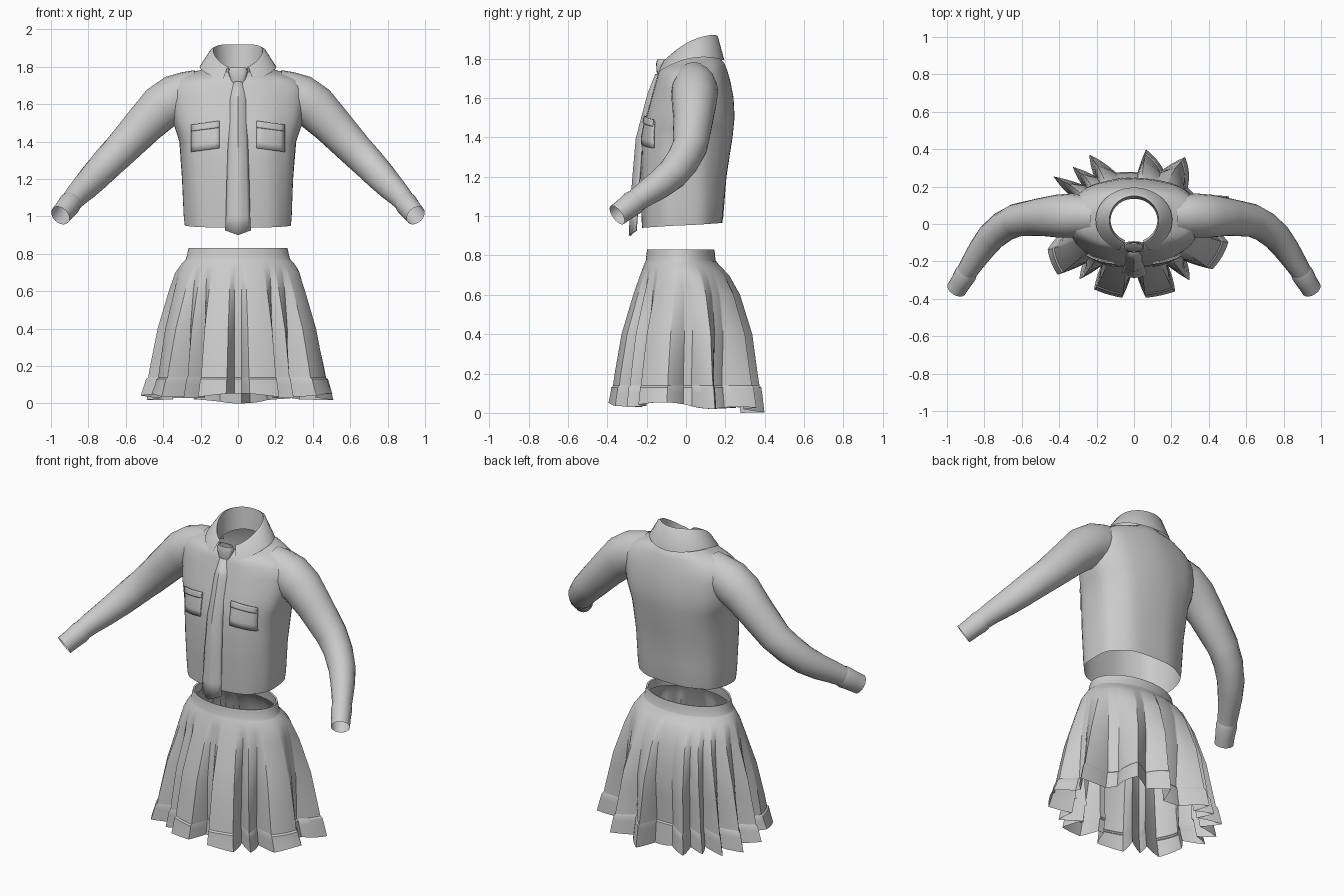
import bpy, bmesh, math
from mathutils import Vector

if "Cube" in bpy.data.objects:
    bpy.data.objects.remove(bpy.data.objects["Cube"], do_unlink=True)

GREY = (0.6, 0.6, 0.6, 1)
cloth = bpy.data.materials.new("grey cloth")
cloth.use_nodes = True
cloth.diffuse_color = GREY
cloth.node_tree.nodes["Principled BSDF"].inputs["Base Color"].default_value = GREY


def loft(name, rows, closed=True, angle=35, thick=0, hidden=None):
    """Skin equally long point rows, leaving out faces that are wholly hidden."""
    bm = bmesh.new()
    grid = [[bm.verts.new(p) for p in row] for row in rows]
    n = len(rows[0])
    for a, b in zip(grid, grid[1:]):
        for i in range(n if closed else n - 1):
            j = (i + 1) % n
            bm.faces.new((a[i], a[j], b[j], b[i]))
    bmesh.ops.recalc_face_normals(bm, faces=bm.faces)
    if hidden:
        inside = [f for f in bm.faces if all(hidden(v.co) for v in f.verts)]
        bmesh.ops.delete(bm, geom=inside, context='FACES')
    mesh = bpy.data.meshes.new(name)
    bm.to_mesh(mesh)
    bm.free()
    mesh.materials.append(cloth)
    ob = bpy.data.objects.new(name, mesh)
    bpy.context.collection.objects.link(ob)
    bpy.ops.object.select_all(action='DESELECT')
    bpy.context.view_layer.objects.active = ob
    ob.select_set(True)
    bpy.ops.object.shade_smooth_by_angle(angle=math.radians(angle))
    if thick:
        mod = ob.modifiers.new("thickness", 'SOLIDIFY')
        mod.thickness, mod.offset = thick, 0


def spow(v, e):
    return math.copysign(abs(v) ** (2 / e), v)


def lerp_table(table, z):
    """Interpolate table rows, sorted by rising first value."""
    for a, b in zip(table, table[1:]):
        if z <= b[0]:
            t = max(0, (z - a[0]) / (b[0] - a[0]))
            return [p + (q - p) * t for p, q in zip(a, b)]
    return list(table[-1])


# Jacket body: height, half width, front y, back y, roundness, front drop
BODY = [(0.965, .283, -.222, .185, 2.5, .025), (1.0, .288, -.225, .19, 2.5, .01),
        (1.2, .297, -.232, .205, 2.5, 0), (1.4, .312, -.225, .235, 2.5, 0),
        (1.5, .345, -.205, .245, 2.4, 0), (1.6, .365, -.178, .24, 2.2, 0),
        (1.68, .37, -.155, .225, 2.1, 0), (1.735, .335, -.142, .21, 2, .01),
        (1.775, .27, -.13, .195, 2, .03), (1.81, .18, -.115, .165, 2, .05),
        (1.83, .135, -.105, .145, 2, .06)]
# Sleeves and cuffs: x, y, z, radius
SLEEVE = [(.2, .04, 1.682, .105), (.26, .045, 1.662, .116), (.33, .045, 1.634, .126),
          (.41, .042, 1.583, .122), (.5, .037, 1.492, .108), (.63, .02, 1.353, .094),
          (.7, -.015, 1.283, .088), (.765, -.07, 1.213, .082), (.82, -.142, 1.155, .073),
          (.865, -.21, 1.11, .064), (.895, -.258, 1.075, .058)]
CUFF = [(.89, -.25, 1.08, .059), (.9, -.268, 1.067, .064), (.925, -.31, 1.035, .059),
        (.95, -.35, 1.005, .057)]


def body_front(x, z):
    _, rx, yf, yb, e, _ = lerp_table(BODY, z)
    return (yf + yb) / 2 - (yb - yf) / 2 * max(0, 1 - abs(x / rx) ** e) ** (1 / e)


def in_body(p):
    _, rx, yf, yb, e, _ = lerp_table(BODY, p.z)
    mid, half = (yf + yb) / 2, (yb - yf) / 2
    return p.z < 1.8 and abs(p.x / rx) ** e + abs((p.y - mid) / half) ** e < .9


def in_sleeve(p):
    x, y, z, r = lerp_table(SLEEVE, abs(p.x))
    return abs(p.x) > .25 and math.hypot(p.y - y, p.z - z) < .92 * r


def body_ring(row):
    z, rx, yf, yb, e, drop = row
    pts = []
    for i in range(64):
        a = math.tau * i / 64
        c, s = math.cos(a), math.sin(a)
        fold = 1 + .008 * math.sin(9 * a + 4 * z)
        pts.append((rx * fold * spow(c, e),
                    (yf + yb) / 2 + (yb - yf) / 2 * fold * spow(s, e),
                    z - drop * (1 - s) / 2))
    return pts


heights = [r[0] for r in BODY]
heights = sorted(heights + [(a + b) / 2 for a, b in zip(heights[1:], heights[2:])])
loft("jacket_body", [body_ring(lerp_table(BODY, z)) for z in heights], hidden=in_sleeve)


def tube(name, path, side, hidden=None):
    rows = []
    pts = [Vector((side * p[0], p[1], p[2])) for p in path]
    for i, p in enumerate(pts):
        t = (pts[min(i + 1, len(pts) - 1)] - pts[max(i - 1, 0)]).normalized()
        u = t.cross(Vector((0, 0, 1))).normalized()
        v = u.cross(t)
        rows.append([p + path[i][3] * (.94 * u * math.cos(math.tau * k / 20) +
                                       v * math.sin(math.tau * k / 20)) for k in range(20)])
    loft(name, rows, hidden=hidden)


# Chest pockets with flaps, draped on the jacket front
def pocket(name, side, top, bottom, lift):
    rows = []
    for r in range(5):
        row = []
        for c in range(7):
            x = .1 + .15 * c / 6
            z = top + (bottom - top) * r / 4 - .02 * c / 6
            row.append((side * x, body_front(x, z) - lift, z))
        rows.append(row)
    loft(name, rows, closed=False, thick=.008)


for side, label in ((1, "left"), (-1, "right")):
    tube(label + "_sleeve", SLEEVE, side, in_body)
    tube(label + "_cuff", CUFF, side)
    pocket(label + "_pocket", side, 1.5, 1.365, .005)
    pocket(label + "_pocket_flap", side, 1.51, 1.475, .012)

# Folded collar, open at the front
inner, top, roll, outer = [], [], [], []
for i in range(41):
    a = math.radians(-67 + 314 * i / 40)
    c, s = math.cos(a), math.sin(a)
    f = (1 - s) / 2
    inner.append((.125 * c, .02 + .115 * s, 1.79 - .06 * f))
    top.append((.132 * c, .02 + .13 * s, 1.92 - .13 * f * f))
    roll.append((.15 * c, .02 + .142 * s, 1.912 - .13 * f * f))
    outer.append((.205 * c, .02 + .175 * s, 1.79 + .11 * f - .18 * f * f))
loft("collar", [inner, top, roll, outer], closed=False, angle=50)

# Necktie: height, half width, front y
TIE = [(.925, .066, -.285), (1.0, .062, -.28), (1.18, .057, -.268), (1.39, .05, -.25),
       (1.62, .045, -.19), (1.72, .034, -.15)]
rows = []
for z, w, y in TIE:
    tip = .025 if z < .95 else 0
    rows.append([(w * k, y + .03 * abs(k) ** 1.5, z - tip * (1 - abs(k)))
                 for k in (-1, -.75, -.35, 0, .35, .75, 1)])
loft("tie_blade", rows, closed=False, thick=.012)
KNOT = [(1.69, .026, .02), (1.72, .038, .026), (1.775, .052, .03), (1.795, .044, .024)]
loft("tie_knot", [[(w * spow(math.cos(a), 3), -.122 + d * spow(math.sin(a), 3), z)
                   for a in [math.tau * k / 16 for k in range(16)]] for z, w, d in KNOT])

# Skirt: height, half width, front y, back y
SKIRT = [(.05, .515, -.393, .39), (.13, .482, -.375, .37), (.2, .47, -.365, .36),
         (.4, .43, -.33, .335), (.6, .37, -.27, .275), (.7, .335, -.235, .22),
         (.755, .295, -.212, .165), (.77, .28, -.205, .155)]
# Pleat ridges and valleys round the hem: direction in degrees, reach
PLEATS = [(-93, .72), (-87, .72), (-83, 1), (-65, 1), (-58, .66), (-53, .95), (-43, .74),
          (-37, 1.01), (-14, 1), (-2, .8), (6, .8), (21, 1.05), (31, .74), (42, .74),
          (60, 1.05), (68, .8), (83, 1.02), (87, .7), (105, .72), (116, 1.05), (122, .78),
          (129, 1), (135, .76), (142, 1.05), (149, .78), (160, 1), (170, .8), (180, 1),
          (192, .8), (201, .95), (221, 1.04), (226, .76), (233, .93), (239, .66),
          (245, .97), (263, 1), (267, .72)]


def skirt_ring(z, flare=0.0, hem=0.0):
    _, rx, yf, yb = lerp_table(SKIRT, z)
    fade = min(1, max(0, (.73 - z) / .6)) ** .8
    pts = []
    for deg in range(-93, 267):
        a = math.radians(deg)
        k = 1 + fade * (lerp_table(PLEATS, deg)[1] - 1) + flare
        c, s = math.cos(a), math.sin(a)
        pts.append((rx * k * c, (yf + yb) / 2 + (yb - yf) / 2 * k * s,
                    z - hem * (.008 + .03 * max(0, s) + .012 * math.sin(5 * a))))
    return pts


loft("pleated_skirt", [skirt_ring(z) for z in
                       (.13, .2, .3, .4, .5, .6, .65, .7, .73, .755, .77)], angle=30)
loft("skirt_hem_ruffle", [skirt_ring(.14, -.005), skirt_ring(.13, .02),
                          skirt_ring(.1, .012), skirt_ring(.05, .01, 1)], angle=30)

# Waistband
BAND = [(.765, .284, .182), (.775, .277, .177), (.815, .268, .173), (.83, .264, .17),
        (.828, .254, .162), (.77, .264, .168)]
loft("waistband", [[(rx * math.cos(a), -.027 + ry * math.sin(a), z)
                    for a in [math.tau * k / 64 for k in range(64)]] for z, rx, ry in BAND])
